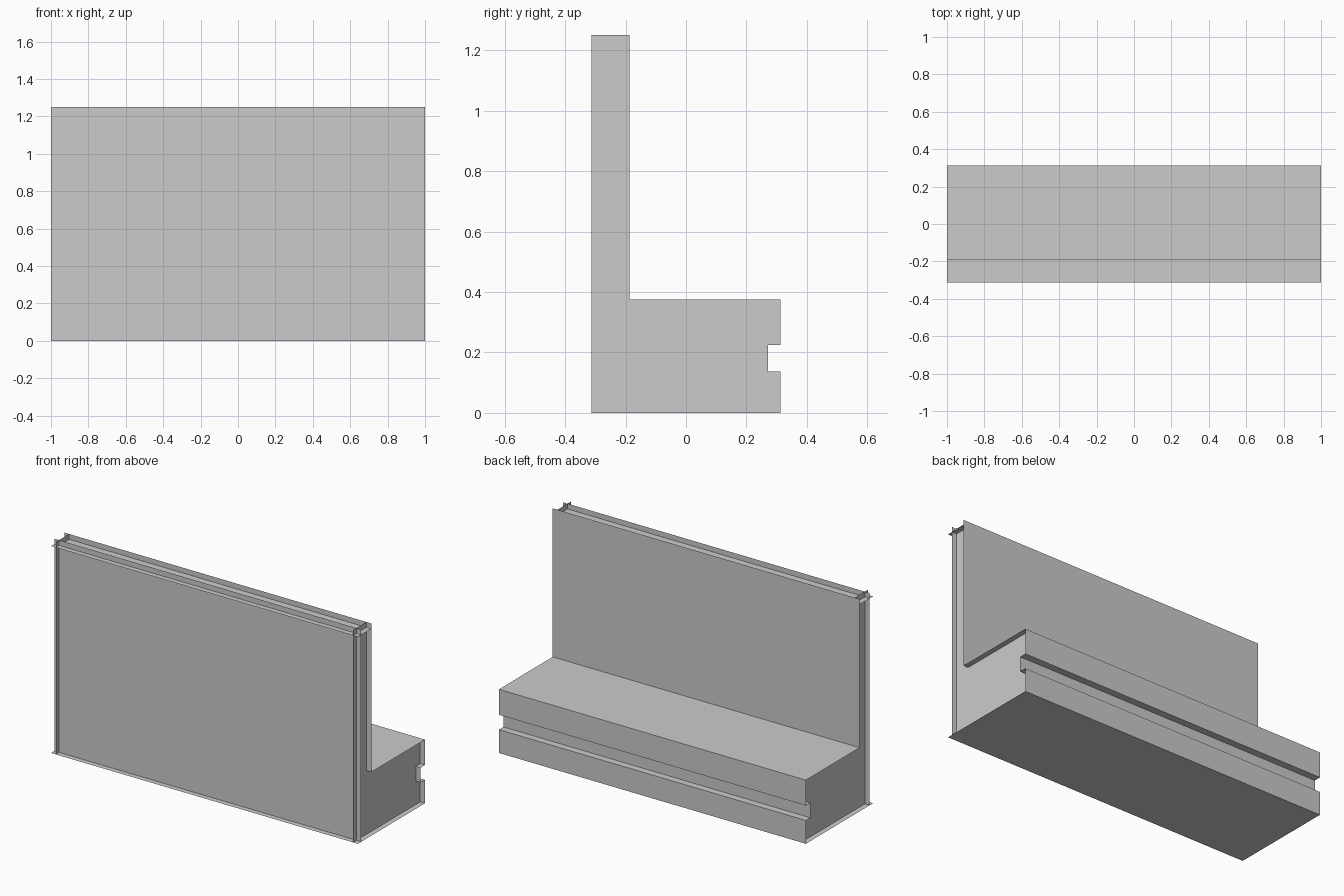
import bpy

if "Cube" in bpy.data.objects:
    bpy.data.objects.remove(bpy.data.objects["Cube"])

X, F, W, B = 1.0, -0.3125, -0.1875, 0.3125   # half length, front, wall back, rear
H, S, I = 1.25, 0.375, 0.03125               # wall height, ledge height, inset of sheets
G, G0, G1 = 0.271, 0.1375, 0.225             # groove depth position, bottom, top


def build(name, faces):
    verts, polys = [], []
    for f in faces:
        polys.append(range(len(verts), len(verts) + len(f)))
        verts += f
    mesh = bpy.data.meshes.new(name)
    mesh.from_pydata(verts, [], [list(p) for p in polys])
    mesh.update()
    ob = bpy.data.objects.new(name, mesh)
    bpy.context.collection.objects.link(ob)


def strip(p, q):
    """Full-length sheet between two (y, z) profile points."""
    return [(-X, *p), (X, *p), (X, *q), (-X, *q)]


# Upright panel: inset front and top sheets, flush back sheet
build("wall_panel", [strip((F + I, 0), (F + I, H)),
                     strip((F, H - I), (W, H - I)),
                     strip((W, H), (W, S))])

# Ledge: top, grooved rear and underside
ledge = [(W, S), (B, S), (B, G1), (G, G1), (G, G0), (B, G0), (B, 0), (F, 0)]
build("grooved_ledge", [strip(p, q) for p, q in zip(ledge, ledge[1:])])

# End sheets, inset from both ends
outline = [(F, 0), (B, 0), (B, G0), (G, G0), (G, G1), (B, G1), (B, S), (W, S), (W, H), (F, H)]
for side, name in ((1, "right_end"), (-1, "left_end")):
    build(name, [[(side * (X - I), y, z) for y, z in outline[::side]]])
